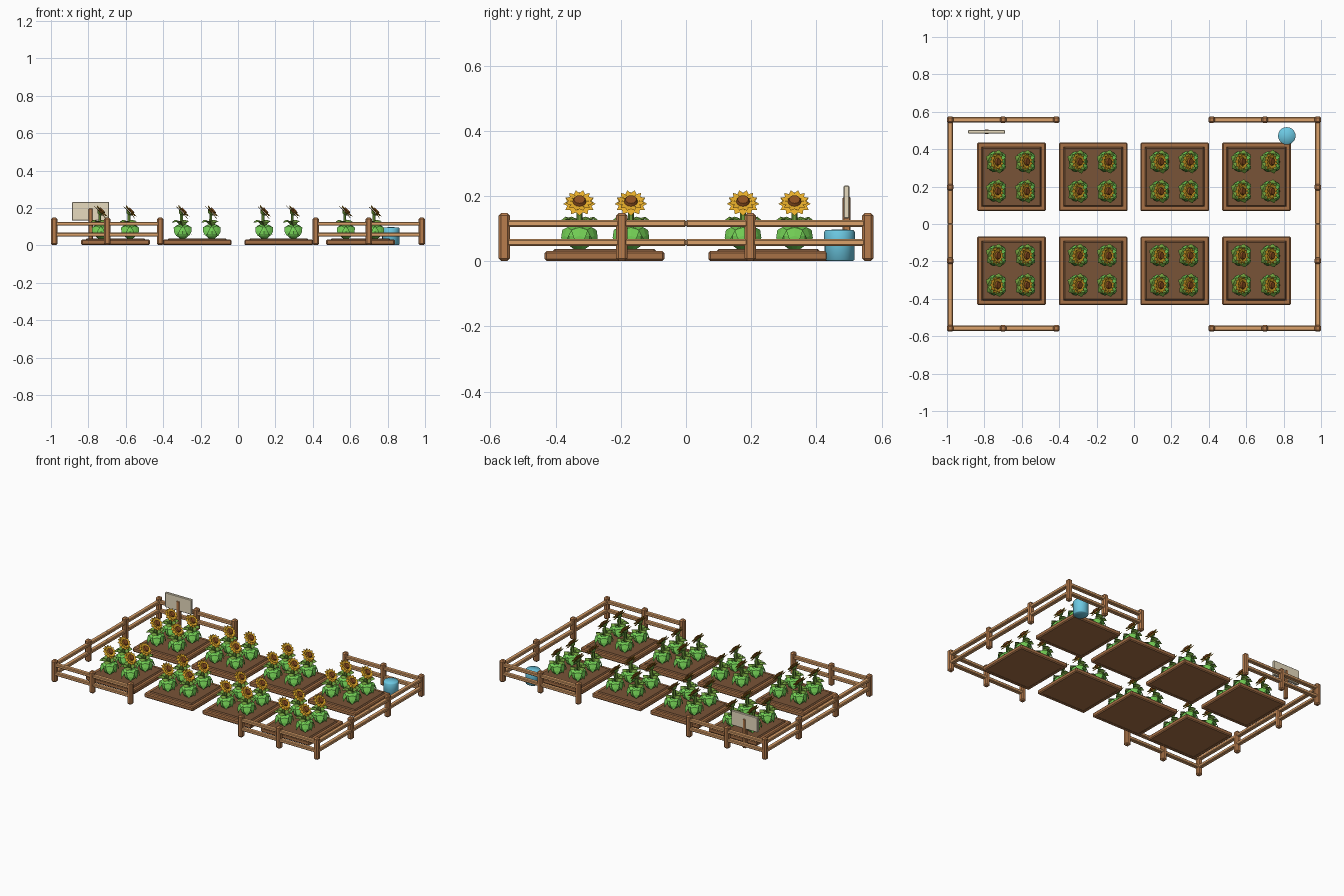
import bpy, bmesh, math
from mathutils import Matrix, Vector

old = bpy.data.objects.get("Cube")
if old:
    bpy.data.objects.remove(old, do_unlink=True)


def material(name, r, g, b):
    m = bpy.data.materials.new(name)
    m.use_nodes = True
    m.diffuse_color = (r, g, b, 1)
    m.node_tree.nodes["Principled BSDF"].inputs["Base Color"].default_value = (r, g, b, 1)
    return m


POST = material("post brown", .48, .205, .075)
RAIL = material("rail tan", .72, .36, .145)
FRAME = material("bed frame brown", .39, .165, .062)
SOIL = material("soil brown", .19, .088, .038)
LIGHT = material("light green", .17, .62, .09)
DARK = material("leaf green", .16, .34, .045)
YELLOW = material("petal yellow", .90, .47, .025)
SEED = material("seed brown", .27, .08, .014)
BLUE = material("barrel blue", .15, .58, .76)
BEIGE = material("sign beige", .80, .71, .52)


def finish(name, bm, mats, loc=(0, 0, 0)):
    bmesh.ops.recalc_face_normals(bm, faces=bm.faces)
    me = bpy.data.meshes.new(name)
    bm.to_mesh(me)
    bm.free()
    for m in mats:
        me.materials.append(m)
    ob = bpy.data.objects.new(name, me)
    ob.location = loc
    bpy.context.collection.objects.link(ob)
    return ob


def copy(ob, loc):
    c = ob.copy()
    c.location = loc
    bpy.context.collection.objects.link(c)


def box(name, size, loc, mat, bevel=0.005):
    bm = bmesh.new()
    bmesh.ops.create_cube(bm, size=1)
    bmesh.ops.scale(bm, vec=size, verts=bm.verts)
    if bevel:
        bmesh.ops.bevel(bm, geom=bm.edges[:], offset=bevel, segments=1, affect='EDGES')
    return finish(name, bm, [mat], loc)


# Fence: posts and two rails per run
def fence_run(name, a, b):
    mid, d = (Vector(a) + Vector(b)) / 2, Vector(b) - Vector(a)
    size = (abs(d.x), .028) if d.x else (.028, abs(d.y))
    for z in (.058, .116):
        box(name, (*size, .021), (mid.x, mid.y, z), RAIL, .004)


post = box("fence_post", (.035, .035, .147), (-.983, -.558, .0745), POST, .008)
for sx in (-1, 1):
    for sy in (-1, 1):
        spots = [(.983, .558), (.70, .558), (.415, .558), (.983, .197)]
        for x, y in spots:
            if (sx, sy, x, y) != (-1, -1, .983, .558):
                copy(post, (sx * x, sy * y, .0745))
        fence_run("end_rail", (sx * .415, sy * .558), (sx * .983, sy * .558))
        fence_run("side_rail", (sx * .983, 0), (sx * .983, sy * .558))


# Garden bed: frame of four boards, base and soil mound
def garden_bed(cx, cy):
    w = .367
    box("bed_base", (w - .02, w - .02, .02), (cx, cy, .012), FRAME, 0)
    for s in (-1, 1):
        box("bed_side", (.03, w, .03), (cx + s * (w - .03) / 2, cy, .016), FRAME, .006)
        box("bed_end", (w, .03, .03), (cx, cy + s * (w - .03) / 2, .016), FRAME, .006)
    box("soil", (.318, .318, .028), (cx, cy, .024), SOIL, .007)


# Sunflower: everything in one shared mesh, facing +x
def add_leaf(bm, angle, path, mat):
    rot = Matrix.Rotation(math.radians(angle), 3, 'Z')
    rows = []
    for r, z, w in path:
        rows.append([bm.verts.new(rot @ Vector((r, s * w, z - abs(s) * w * .3)))
                     for s in (-1, 0, 1)])
    for p, q in zip(rows, rows[1:]):
        for i in range(2):
            bm.faces.new((p[i], p[i + 1], q[i + 1], q[i])).material_index = mat


def add_primitive(bm, maker, mat, **kw):
    before = set(bm.faces)
    maker(bm, **kw)
    for f in set(bm.faces) - before:
        f.material_index = mat


def add_petals(bm, frame, count, inner, outer, width, lift, curl, turn):
    for i in range(count):
        m = frame @ Matrix.Rotation(math.tau * (i + turn) / count, 4, 'Z')
        mid = inner * .4 + outer * .6
        pts = [(inner, -width * .5, lift), (mid, -width, lift + curl * .5), (outer, 0, lift + curl),
               (mid, width, lift + curl * .5), (inner, width * .5, lift)]
        top = [bm.verts.new(m @ Vector(p)) for p in pts]
        low = bm.verts.new(m @ Vector((mid, 0, lift - .005)))
        bm.faces.new(top).material_index = 2
        for j in range(5):
            bm.faces.new((top[j], low, top[(j + 1) % 5])).material_index = 2


def sunflower():
    bm = bmesh.new()
    # leafy base
    add_primitive(bm, bmesh.ops.create_uvsphere, 0, u_segments=10, v_segments=7, radius=.04,
                  matrix=Matrix.Translation((0, 0, .07)) @ Matrix.Diagonal((.95, 1, .9, 1)))
    outer = [(.004, .085, .006), (.026, .112, .022), (.046, .104, .026), (.056, .078, .018), (.058, .052, .002)]
    upper = [(.002, .10, .004), (.022, .13, .02), (.044, .137, .025), (.064, .122, .002)]
    for a in (55, 125, 235, 305):
        add_leaf(bm, a, outer, 0)
    for a in (0, 180):
        add_leaf(bm, a, [(r * .8, z, w) for r, z, w in outer], 0)
    for a in (80, 155, 215, 285):
        add_leaf(bm, a, upper, 1)
    # stem
    tilt = Matrix.Translation((0, 0, .18)) @ Matrix.Rotation(math.radians(47), 4, 'Y')
    add_primitive(bm, bmesh.ops.create_cone, 1, cap_ends=True, segments=6, radius1=.011, radius2=.008,
                  depth=.10, matrix=Matrix.Translation((-.006, 0, .122)))
    # flower head
    add_primitive(bm, bmesh.ops.create_cone, 1, cap_ends=True, segments=10, radius1=.008, radius2=.024,
                  depth=.014, matrix=tilt @ Matrix.Translation((0, 0, -.012)))
    add_petals(bm, tilt, 12, .016, .050, .0105, -.002, -.004, 0)
    add_petals(bm, tilt, 12, .016, .044, .0085, .005, .005, .5)
    add_primitive(bm, bmesh.ops.create_cone, 3, cap_ends=True, segments=12, radius1=.024, radius2=.017,
                  depth=.016, matrix=tilt @ Matrix.Translation((0, 0, .007)))
    return finish("sunflower", bm, [LIGHT, DARK, YELLOW, SEED])


flower = None
for cx in (-.655, -.218, .218, .655):
    for cy in (-.250, .252):
        garden_bed(cx, cy)
        for dx in (-.078, .078):
            for dy in (-.077, .081):
                spot = (cx + dx, cy + dy, 0)
                if flower is None:
                    flower = sunflower()
                    flower.location = spot
                else:
                    copy(flower, spot)

# Sign board on a stake
box("sign_board", (.198, .018, .1), (-.788, .493, .182), BEIGE, .003)
box("sign_post", (.024, .024, .198), (-.788, .493, .1), POST, .004)

# Water barrel, turned from a profile
bm = bmesh.new()
profile = [(0, .001), (.041, .001), (.046, .005), (.046, .046), (.047, .05), (.047, .09), (.043, .096), (0, .098)]
verts = [bm.verts.new((r, 0, z)) for r, z in profile]
edges = [bm.edges.new(p) for p in zip(verts, verts[1:])]
bmesh.ops.spin(bm, geom=verts + edges, cent=(0, 0, 0), axis=(0, 0, 1), angle=math.tau, steps=20)
bmesh.ops.remove_doubles(bm, verts=bm.verts, dist=.0001)
barrel = finish("water_barrel", bm, [BLUE], (.817, .471, 0))
bpy.context.view_layer.objects.active = barrel
barrel.select_set(True)
bpy.ops.object.shade_smooth_by_angle(angle=math.radians(65))
